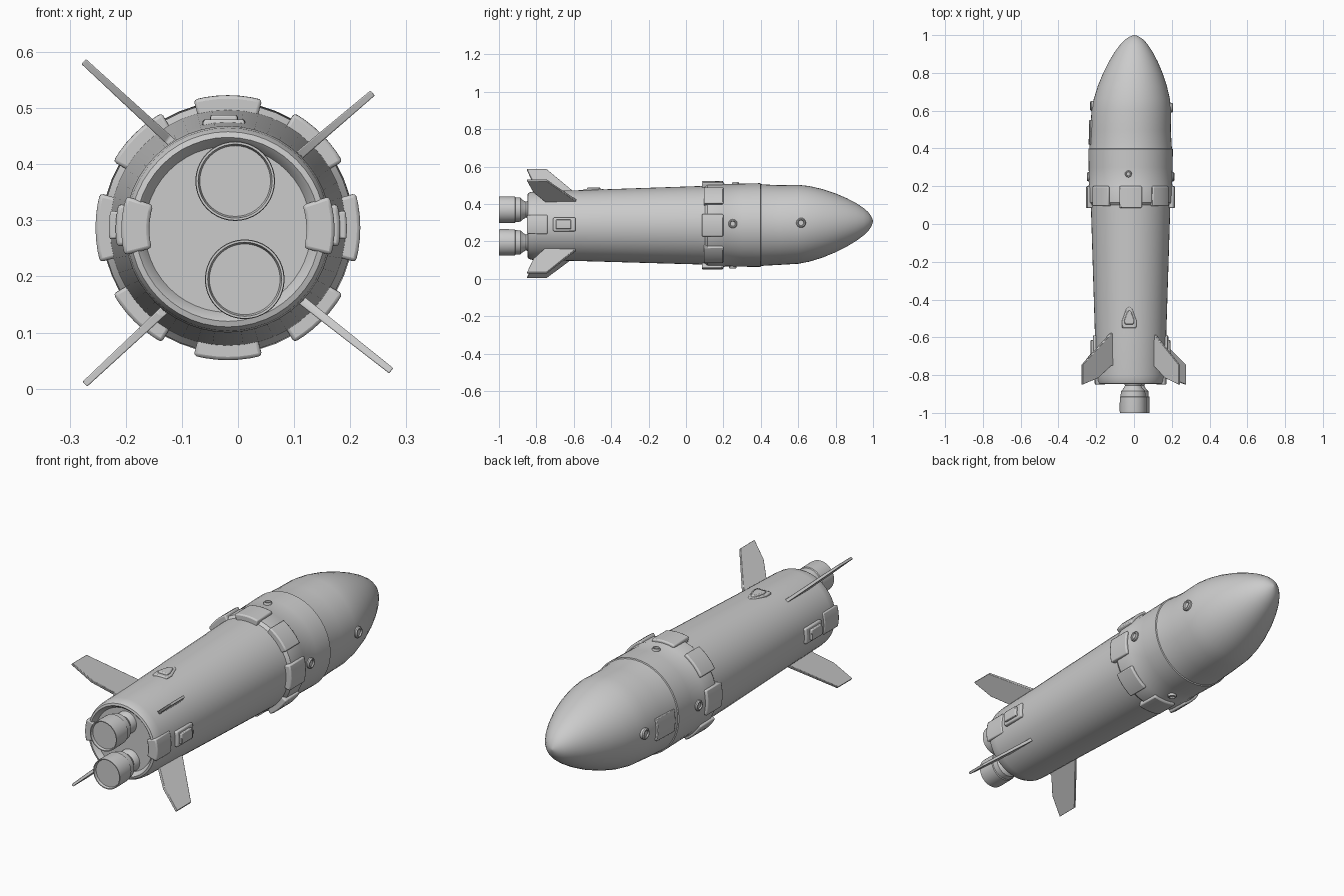
import bpy, bmesh, math
from mathutils import Vector

if "Cube" in bpy.data.objects:
    bpy.data.objects.remove(bpy.data.objects["Cube"])

grey = bpy.data.materials.new("light_grey")
grey.diffuse_color = (0.6, 0.6, 0.6, 1)
grey.use_nodes = True
grey.node_tree.nodes["Principled BSDF"].inputs["Base Color"].default_value = grey.diffuse_color


def centre(y):
    """The hull axis drifts slightly towards the nose."""
    t = max(0, (y - 0.5) / 0.5)
    return Vector((-0.018 + 0.02 * t, y, 0.284 + 0.004 * (y + 0.85) / 1.35 + 0.018 * t))


def finish(name, bm, bevel=0, angle=35):
    bmesh.ops.remove_doubles(bm, verts=bm.verts, dist=1e-6)
    bmesh.ops.recalc_face_normals(bm, faces=bm.faces)
    me = bpy.data.meshes.new(name)
    bm.to_mesh(me)
    bm.free()
    me.materials.append(grey)
    ob = bpy.data.objects.new(name, me)
    bpy.context.collection.objects.link(ob)
    if bevel:
        m = ob.modifiers.new("bevel", "BEVEL")
        m.width, m.segments, m.limit_method = bevel, 2, "ANGLE"
    bpy.ops.object.select_all(action="DESELECT")
    ob.select_set(True)
    bpy.context.view_layer.objects.active = ob
    bpy.ops.object.shade_smooth_by_angle(angle=math.radians(angle))
    return ob


def lathe(name, profile, axis, n=48):
    """Revolve (y, radius) pairs round the y axis; axis(y) gives the centre."""
    bm = bmesh.new()
    rings = []
    for y, r in profile:
        c = axis(y)
        rings.append([bm.verts.new(c + Vector((r * math.cos(a), 0, r * math.sin(a))))
                      for a in (2 * math.pi * i / n for i in range(n))])
    for p, q in zip(rings, rings[1:]):
        for i in range(n):
            j = (i + 1) % n
            bm.faces.new((p[i], p[j], q[j], q[i]))
    bm.faces.new(rings[0])
    bm.faces.new(rings[-1])
    return finish(name, bm)


def arc_pad(name, mid, half, y0, y1, r0, r1, bevel=0.006, steps=6):
    """Curved block wrapped round the hull, angles in degrees."""
    bm = bmesh.new()
    rows = []
    for k in range(steps + 1):
        a = math.radians(mid - half + 2 * half * k / steps)
        d = Vector((math.cos(a), 0, math.sin(a)))
        rows.append([bm.verts.new(centre(y) + d * r)
                     for y, r in ((y0, r0), (y0, r1), (y1, r1), (y1, r0))])
    for p, q in zip(rows, rows[1:]):
        for i in range(4):
            j = (i + 1) % 4
            bm.faces.new((p[i], p[j], q[j], q[i]))
    bm.faces.new(rows[0])
    bm.faces.new(rows[-1])
    return finish(name, bm, bevel)


def prism(name, low, high, bevel=0):
    """Solid between two matching outlines."""
    bm = bmesh.new()
    a = [bm.verts.new(v) for v in low]
    b = [bm.verts.new(v) for v in high]
    for i in range(len(a)):
        j = (i + 1) % len(a)
        bm.faces.new((a[i], a[j], b[j], b[i]))
    bm.faces.new(a)
    bm.faces.new(b)
    return finish(name, bm, bevel)


# Hull: recessed rear plate, rounded tail rim and tapering barrel
lathe("lower_hull", [(-0.825, 0.02), (-0.825, 0.148), (-0.84, 0.156), (-0.848, 0.164),
                     (-0.845, 0.174), (-0.83, 0.181), (-0.8, 0.184), (-0.58, 0.189),
                     (-0.2, 0.201), (0.12, 0.211), (0.13, 0.05)], centre)
# Collar section and the band under the clamps
lathe("collar", [(0.09, 0.05), (0.1, 0.21), (0.115, 0.222), (0.2, 0.224), (0.21, 0.22),
                 (0.3, 0.222), (0.398, 0.224), (0.402, 0.215), (0.41, 0.05)], centre)
# Nose cone
lathe("nose_cone", [(0.39, 0.05), (0.4, 0.219), (0.42, 0.217), (0.5, 0.213), (0.6, 0.211),
                    (0.66, 0.202), (0.73, 0.183), (0.8, 0.157), (0.86, 0.129), (0.91, 0.101),
                    (0.95, 0.073), (0.975, 0.05), (0.99, 0.028), (0.997, 0.012), (1.0, 0.001)],
      centre)

# Clamp pads round the collar
for i in range(8):
    arc_pad(f"clamp_pad_{i + 1}", 45 * i, 15, 0.085 if i % 2 == 0 else 0.095, 0.2, 0.19, 0.236)
# Raised access panel on the left of the nose
arc_pad("access_panel", 180, 14, 0.42, 0.55, 0.19, 0.222, 0.003)

# Side latches: block on the tail rim, then a framed box further forward
for side, a in (("right", 2), ("left", 178)):
    arc_pad("tail_block_" + side, a, 16, -0.85, -0.74, 0.14, 0.19)
    arc_pad("latch_base_" + side, a, 11, -0.71, -0.59, 0.16, 0.2)
    arc_pad("latch_cover_" + side, a, 7, -0.695, -0.615, 0.17, 0.212, 0.004)

# Two engines with a neck, shoulder and shallow dished bell
for label, x, z in (("upper", -0.005, 0.37), ("lower", 0.012, 0.195)):
    lathe("engine_" + label,
          [(-0.988, 0.01), (-0.988, 0.063), (-1.0, 0.066), (-1.0, 0.07), (-0.985, 0.071),
           (-0.915, 0.07), (-0.912, 0.066), (-0.885, 0.064), (-0.87, 0.05), (-0.855, 0.042),
           (-0.84, 0.05), (-0.82, 0.052)],
          lambda y, x=x, z=z: Vector((x, y, z)), 40)

# Four swept fins: outline as (distance out, y), root and tip as (x, z)
fin_outline = [(-0.1, -0.57), (0, -0.58), (1, -0.745), (1, -0.85), (0.45, -0.815),
               (0, -0.75), (-0.1, -0.75)]
fins = {"upper_left": ((-0.125, 0.445), (-0.275, 0.583)),
        "upper_right": ((0.108, 0.415), (0.24, 0.527)),
        "lower_left": ((-0.14, 0.132), (-0.273, 0.008)),
        "lower_right": ((0.108, 0.162), (0.273, 0.032))}
for label, (root, tip) in fins.items():
    r, t = Vector((root[0], 0, root[1])), Vector((tip[0], 0, tip[1]))
    side = (t - r).cross(Vector((0, 1, 0))).normalized()
    mids = [(r.lerp(t, s) + Vector((0, y, 0)), 0.008 - 0.002 * s) for s, y in fin_outline]
    prism("fin_" + label, [p - side * w for p, w in mids], [p + side * w for p, w in mids], 0.002)

# Teardrop blister on top of the tail
drop = [(-0.04, -0.06), (0.04, -0.06), (0.042, -0.02), (0.018, 0.05), (0, 0.065),
        (-0.018, 0.05), (-0.042, -0.02)]
for name, s, z in (("blister_base", 1, 0.48), ("blister_top", 0.65, 0.488)):
    prism(name, [(-0.025 + x * s, -0.495 + y * s, 0.44) for x, y in drop],
          [(-0.025 + x * s * 0.9, -0.495 + y * s * 0.9, z) for x, y in drop], 0.004)

# Round ports: rim with a sunken glass, pointing outwards
for i, (a, y, hull, size) in enumerate(((2, 0.25, 0.22, 0.024), (178, 0.25, 0.22, 0.024),
                                        (93, 0.265, 0.22, 0.018), (-90, 0.25, 0.22, 0.02),
                                        (2, 0.615, 0.209, 0.026), (178, 0.625, 0.208, 0.026))):
    ob = lathe(f"port_{i + 1}", [(-0.02, size), (0.006, size), (0.011, size * 0.85),
                                 (0.011, size * 0.65), (0.005, size * 0.55), (0.005, 0.002)],
               lambda h: Vector((0, h, 0)), 16)
    d = Vector((math.cos(math.radians(a)), 0, math.sin(math.radians(a))))
    ob.rotation_mode = "QUATERNION"
    ob.rotation_quaternion = Vector((0, 1, 0)).rotation_difference(d)
    ob.location = centre(y) + d * hull
